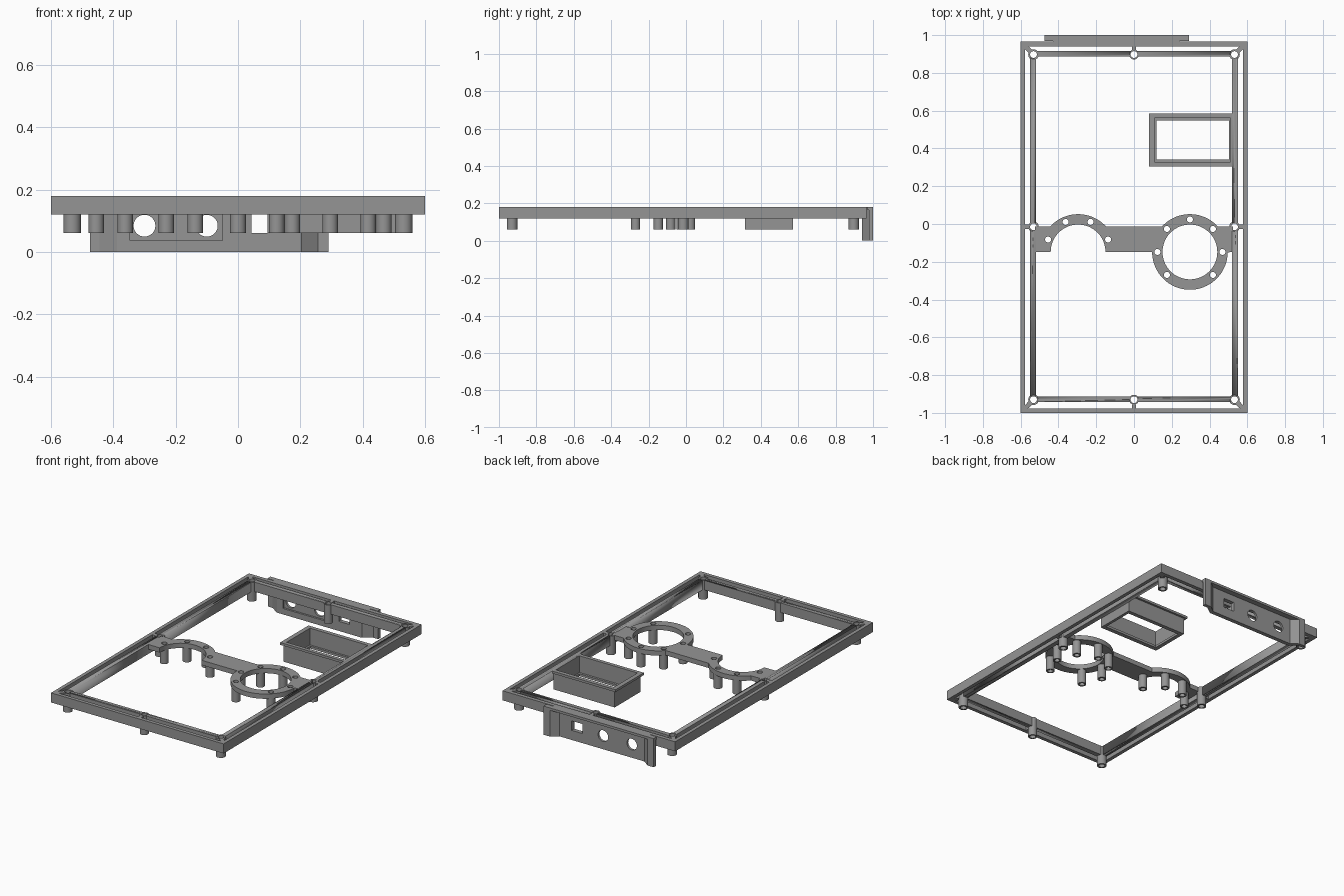
import bpy, bmesh, math
from mathutils import Matrix

if "Cube" in bpy.data.objects:
    bpy.data.objects.remove(bpy.data.objects["Cube"])

grey = bpy.data.materials.new("plain grey")
grey.diffuse_color = (0.3, 0.3, 0.3, 1)
grey.use_nodes = True
grey.node_tree.nodes["Principled BSDF"].inputs["Base Color"].default_value = grey.diffuse_color


def rect(x0, x1, y0, y1):
    return [(x0, y0), (x1, y0), (x1, y1), (x0, y1)]


def arc(cx, cy, r, a0, a1, n=32):
    return [(cx + r * math.cos(math.radians(a0 + (a1 - a0) * i / n)),
             cy + r * math.sin(math.radians(a0 + (a1 - a0) * i / n))) for i in range(n + 1)]


def circle(cx, cy, r, n=24):
    return arc(cx, cy, r, 0, 360, n)[:-1]


def slab(name, outlines, z0, z1, upright=False):
    """Extrude outlines (inner ones become holes); upright maps the profile to x-z."""
    curve = bpy.data.curves.new(name, 'CURVE')
    curve.dimensions = '2D'
    curve.fill_mode = 'BOTH'
    curve.extrude = (z1 - z0) / 2
    for pts in outlines:
        s = curve.splines.new('POLY')
        s.points.add(len(pts) - 1)
        for p, (x, y) in zip(s.points, pts):
            p.co = (x, y, 0, 1)
        s.use_cyclic_u = True
    ob = bpy.data.objects.new(name, curve)
    bpy.context.collection.objects.link(ob)
    bpy.ops.object.select_all(action='DESELECT')
    bpy.context.view_layer.objects.active = ob
    ob.select_set(True)
    bpy.ops.object.convert(target='MESH')
    ob = bpy.context.view_layer.objects.active
    bm = bmesh.new()
    bm.from_mesh(ob.data)
    bmesh.ops.remove_doubles(bm, verts=bm.verts, dist=1e-5)
    bmesh.ops.translate(bm, verts=bm.verts, vec=(0, 0, (z0 + z1) / 2))
    if upright:
        bmesh.ops.transform(bm, matrix=Matrix.Rotation(math.pi / 2, 4, 'X'), verts=bm.verts)
    bmesh.ops.recalc_face_normals(bm, faces=bm.faces)
    bm.to_mesh(ob.data)
    bm.free()
    ob.data.materials.clear()
    ob.data.materials.append(grey)
    bpy.ops.object.shade_smooth_by_angle(angle=math.radians(30))
    return ob


Z0, Z1, FOOT = 0.12, 0.18, 0.06

# Double-walled frame
slab("outer_wall", [rect(-.6, .6, -1, .965), rect(-.577, .577, -.977, .94)], Z0, Z1)
inner = slab("inner_wall", [rect(-.55, .55, -.943, .915), rect(-.52, .52, -.912, .887)], Z0, Z1)

# Screw posts along the frame
posts = [(x, y) for y in (-.93, .897) for x in (-.532, 0, .532)] + [(-.532, -.015), (.532, -.015)]
cutter = slab("post_cutter", [circle(x, y, .024) for x, y in posts], 0, .3)
cutter.hide_render = True
cutter.hide_viewport = True
cut = inner.modifiers.new("post_holes", 'BOOLEAN')
cut.operation = 'DIFFERENCE'
cut.solver = 'EXACT'
cut.object = cutter
for x, y in posts:
    r = .028 if x else .026
    slab("frame_post", [circle(x, y, r), circle(x, y, .018)], FOOT, Z1)

# Ribs joining both walls: corner diagonals and straight mid ribs
for sx in (-1, 1):
    for cy, sy, edge in ((.897, 1, .955), (-.93, -1, -.99)):
        ax, ay, bx, by = sx * .55, cy + sy * .018, sx * .59, edge
        slab("corner_rib", [[(ax - sx * .009, ay + sy * .009), (bx - sx * .009, by + sy * .006),
                             (bx + sx * .006, by - sy * .009), (ax + sx * .009, ay - sy * .009)]], Z0, Z1)
    slab("side_rib", [rect(*sorted((sx * .557, sx * .58)), -.027, -.003)], Z0, Z1)
slab("back_rib", [rect(-.011, .011, .921, .943)], Z0, Z1)
slab("front_rib", [rect(-.011, .011, -.98, -.955)], Z0, Z1)

# Cross plate with a full ring on the right and a half ring on the left
CX, CY, RO, RI, RH = .296, -.148, .2, .145, .172
a = math.degrees(math.asin((-.012 - CY) / RO))
outline = ([(-.525, CY), (-.525, -.012)] + arc(-CX, CY, RO, 180 - a, a)
           + arc(CX, CY, RO, 180 - a, a) + [(.525, -.012), (.525, -.146)]
           + arc(CX, CY, RO, -1, -180, 48) + arc(-CX, CY, RI, 0, 180))
ring_posts = [(CX + RH * math.cos(math.radians(t)), CY + RH * math.sin(math.radians(t)))
              for t in (0, 45, 90, 135, 180, 225, 315)]
ring_posts += [(-CX + RH * math.cos(math.radians(t)), CY + RH * math.sin(math.radians(t)))
               for t in (22.5, 67.5, 112.5, 157.5)]
slab("cross_plate", [outline, circle(CX, CY, RI, 64)] + [circle(x, y, .016) for x, y in ring_posts],
     .15, Z1)
for x, y in ring_posts:
    slab("ring_post", [circle(x, y, .025), circle(x, y, .016)], FOOT, .15)

# Open rectangular tray with flange and bottom lip
well = rect(.108, .512, .328, .56)
slab("tray_flange", [rect(.08, .53, .305, .585), well], .165, Z1)
slab("tray_walls", [rect(.095, .52, .315, .572), well], .075, .165)
slab("tray_lip", [rect(.095, .52, .315, .572), rect(.12, .502, .342, .547)], FOOT, .075)

# Recessed connector panel at the back, with a pocket on its inner side
square = rect(.043, .118, .06, .12)
slab("panel_skin", [rect(-.388, .203, 0, Z1), square,
                    circle(-.3, .084, .035, 32), circle(-.1, .084, .035, 32)], -.966, -.952, True)
slab("panel_backing", [rect(-.388, .203, 0, Z1), square, rect(-.347, -.05, .037, .125)],
     -.952, -.94, True)

# Slanted panel ends with outer wings, and the cover strip on top
for name, x0, x1, x2 in (("panel_wing_left", -.388, -.433, -.475), ("panel_wing_right", .203, .245, .29)):
    s = .012 if x2 > 0 else -.012
    slab(name, [[(x0, .94), (x1 + s, .978), (x2, .978), (x2, 1), (x1, 1), (x0, .966)]], 0, Z1)
slab("panel_cover", [[(-.388, .94), (.203, .94), (.24, .97), (.29, .97), (.29, 1),
                      (-.475, 1), (-.475, .97), (-.43, .97)]], .165, Z1)
